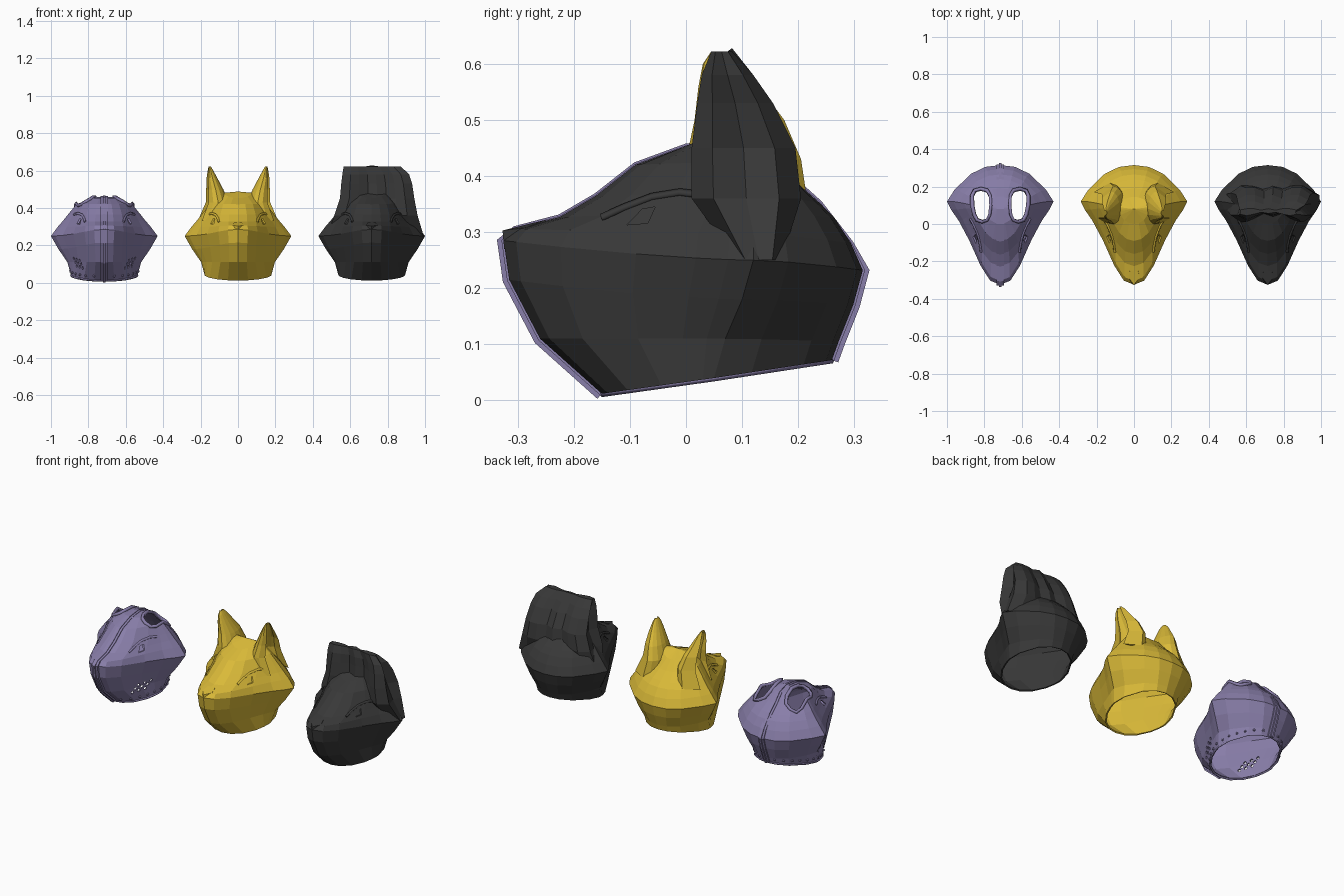
import bpy, bmesh, math
from mathutils import Vector, Matrix
from mathutils.bvhtree import BVHTree

if "Cube" in bpy.data.objects:
    bpy.data.objects.remove(bpy.data.objects["Cube"])


def material(name, rgb):
    m = bpy.data.materials.new(name)
    m.diffuse_color = (*rgb, 1)
    m.use_nodes = True
    m.node_tree.nodes["Principled BSDF"].inputs["Base Color"].default_value = m.diffuse_color
    return m


LILAC = material("lilac", (0.25, 0.21, 0.40))
GOLD = material("gold", (0.70, 0.49, 0.04))
BLACK = material("charcoal", (0.04, 0.04, 0.04))


def add(name, bm, x, mat):
    bmesh.ops.recalc_face_normals(bm, faces=bm.faces)
    me = bpy.data.meshes.new(name)
    bm.to_mesh(me)
    ob = bpy.data.objects.new(name, me)
    ob.location.x = x
    if mat:
        me.materials.append(mat)
    bpy.context.collection.objects.link(ob)
    return ob


def loft(bm, rings, cap_start=True, cap_end=True):
    vs = [[bm.verts.new(p) for p in r] for r in rings]
    n = len(vs[0])
    for a, b in zip(vs, vs[1:]):
        for i in range(n):
            bm.faces.new((a[i], a[(i + 1) % n], b[(i + 1) % n], b[i]))
    if cap_start:
        bm.faces.new(vs[0])
    if cap_end:
        bm.faces.new(vs[-1])
    return vs


# Half outline of the head from above: (width, forward/back fraction)
OUTLINE = [(0, -1), (.19, -.95), (.37, -.77), (.58, -.47), (.78, -.23), (.92, -.1), (1, 0),
           (.86, .32), (.55, .76), (.28, .95), (0, 1)]
# Rings: front y, z | widest y, z, half width | back y, z | roundness
RINGS = [(-.15, .012, .05, .04, .178, .26, .072, .9),
         (-.26, .11, .07, .11, .197, .272, .105, .4),
         (-.315, .215, .10, .18, .245, .298, .17, .1),
         (-.325, .285, .12, .25, .285, .315, .232, 0),
         (-.305, .306, .12, .298, .25, .294, .28, .1),
         (-.225, .327, .115, .335, .218, .265, .325, .3),
         (-.16, .365, .11, .368, .192, .238, .352, .45),
         (-.09, .42, .10, .425, .145, .19, .395, .65),
         (0, .453, .09, .46, .082, .145, .445, 1)]


def head_rings(top):
    rings = []
    for j, (yf, zf, ym, zm, w, yb, zb, k) in enumerate(RINGS):
        zm = top - .007 if j == len(RINGS) - 1 else zm
        half = []
        for u, v in OUTLINE:
            u += k * (math.sqrt(max(0, 1 - v * v)) - u)
            ye, ze = (yf, zf) if v < 0 else (yb, zb)
            half.append((u * w, ym + (ye - ym) * abs(v),
                         zm + (ze - zm) * abs(v) ** (1.5 if j else 1)))
        rings.append(half + [(-p[0], p[1], p[2]) for p in half[-2:0:-1]])
    return rings


def head_mesh(top):
    bm = bmesh.new()
    vs = loft(bm, head_rings(top), False, False)
    tip = bm.verts.new((0, .08, top))
    n = len(vs[-1])
    for i in range(n):
        bm.faces.new((vs[-1][i], vs[-1][(i + 1) % n], tip))
    bmesh.ops.recalc_face_normals(bm, faces=bm.faces)
    return bm


def side_hit(bvh, y, z, s):
    p, n, _, _ = bvh.ray_cast(Vector((s, y, z)), Vector((-s, 0, 0)))
    return (p, n) if p else (Vector((s * .1, y, z)), Vector((s, 0, 0)))


def tube(name, pts, r, x, mat, cyclic=False):
    cu = bpy.data.curves.new(name, 'CURVE')
    cu.dimensions = '3D'
    cu.bevel_depth = r
    cu.bevel_resolution = 0
    cu.use_fill_caps = True
    sp = cu.splines.new('POLY')
    sp.points.add(len(pts) - 1)
    for q, p in zip(sp.points, pts):
        q.co = (*p, 1)
    sp.use_cyclic_u = cyclic
    cu.materials.append(mat)
    ob = bpy.data.objects.new(name, cu)
    ob.location.x = x
    bpy.context.collection.objects.link(ob)


def ear_hole(s, k=1):
    # Rounded, slightly squared opening that widens toward the back
    pts = []
    for t in (i * math.tau / 12 for i in range(12)):
        c, d = math.cos(t), math.sin(t)
        c, d = math.copysign(abs(c) ** .7, c), math.copysign(abs(d) ** .8, d)
        pts.append((s * (.1 + .004 * d + k * (.045 + .006 * d) * c), .10 + k * .08 * d))
    return pts


EYE = [(-.105, .313), (-.068, .316), (-.055, .345), (-.078, .341)]


def head(label, x, mat, top, holes):
    bm = head_mesh(top)
    bvh = BVHTree.FromBMesh(bm)
    ob = add(label + "_shell", bm, x, mat)
    # Cutters: eye slits, plus ear openings and breathing holes on the open mask
    cut = bmesh.new()
    loft(cut, [[(sx, y, z) for y, z in EYE] for sx in (-.3, .3)])
    if holes:
        for s in (-1, 1):
            loft(cut, [[(a, b, z) for a, b in ear_hole(s)] for z in (.27, .7)])
            for r in range(3):
                for c in range(3):
                    p, n = side_hit(bvh, -.13 + .035 * c + .014 * r, .08 + .02 * r + .005 * c, s)
                    m = Matrix.Translation(p) @ n.to_track_quat('Z', 'Y').to_matrix().to_4x4()
                    bmesh.ops.create_cone(cut, segments=8, radius1=.0085, radius2=.0085,
                                          depth=.05, cap_ends=True, matrix=m)
    cutter = add("cutter", cut, x, None)
    cutter.hide_render = True
    sol = ob.modifiers.new("wall", 'SOLIDIFY')
    sol.thickness = .008
    sol.offset = -1
    bo = ob.modifiers.new("openings", 'BOOLEAN')
    bo.operation = 'DIFFERENCE'
    bo.solver = 'EXACT'
    bo.object = cutter
    bpy.context.view_layer.update()
    me = bpy.data.meshes.new_from_object(ob.evaluated_get(bpy.context.evaluated_depsgraph_get()))
    ob.modifiers.clear()
    ob.data = me
    bpy.data.objects.remove(cutter)
    for s, side in ((-1, "left"), (1, "right")):
        # Brow ridges over the eyes
        pts = [side_hit(bvh, y, z, s)[0] for y, z in
               [(-.15, .325), (-.11, .343), (-.06, .362), (-.01, .37), (.03, .365)]]
        tube(label + "_brow_" + side, pts, .008, x, mat)
        # Sunken eyes behind the slits
        if not holes:
            lens = bmesh.new()
            loft(lens, [[side_hit(bvh, y, z, s)[0] - Vector((s * d, 0, 0)) for y, z in EYE]
                        for d in (.008, .016)])
            add(label + "_eye_" + side, lens, x, mat)
    return bvh


def nose(label, x, mat):
    bm = bmesh.new()
    loft(bm, [[(-.035, -.29, .285), (0, -.324, .27), (.035, -.29, .285), (.025, -.25, .29),
               (-.025, -.25, .29)],
              [(-.03, -.285, .308), (0, -.327, .303), (.03, -.285, .308), (.022, -.25, .322),
               (-.022, -.25, .322)]])
    add(label + "_nose", bm, x, mat)


# ---- Open mask (left) ----
X = -.715
bvh = head("open_mask", X, LILAC, .462, True)
# Raised rims around the ear openings, and a bead along the lower edge
for s in (-1, 1):
    rim = [bvh.ray_cast(Vector((a, b, 1)), Vector((0, 0, -1)))[0] + Vector((0, 0, .004))
           for a, b in ear_hole(s, 1.1)]
    tube("open_mask_ear_rim", rim, .011, X, LILAC, True)
tube("open_mask_lower_bead", head_rings(.46)[0], .006, X, LILAC, True)
# Central crest: thin fin with a flatter flange beneath it
CREST = [(-.15, .012), (-.26, .11), (-.315, .215), (-.325, .285), (-.305, .306), (-.225, .327),
         (-.16, .365), (-.09, .42), (0, .453), (.08, .462), (.145, .445), (.19, .395),
         (.238, .352), (.294, .28), (.315, .232), (.298, .17), (.272, .105), (.26, .072)]
for name, w, h in (("open_mask_crest", .006, .012), ("open_mask_crest_flange", .019, .004)):
    rings = []
    for i, (y, z) in enumerate(CREST):
        a, b = CREST[max(i - 1, 0)], CREST[min(i + 1, len(CREST) - 1)]
        n = Vector((0, a[1] - b[1], b[0] - a[0])).normalized()
        out = h * .4 if 3 < i < 14 else h
        o, q = Vector((0, y, z)) + n * out, Vector((0, y, z)) - n * .008
        rings.append([o + Vector((-w, 0, 0)), o + Vector((w, 0, 0)),
                      q + Vector((w, 0, 0)), q + Vector((-w, 0, 0))])
    bm = bmesh.new()
    loft(bm, rings)
    add(name, bm, X, LILAC)
# Rivets around the lower rim
bm = bmesh.new()
for i in range(26):
    t = (i + .5) * math.tau / 26
    d = Vector((math.cos(t), math.sin(t), 0))
    p = bvh.ray_cast(Vector((0, .06, .065 + .03 * math.sin(t))), d)[0]
    if p:
        bmesh.ops.create_icosphere(bm, subdivisions=1, radius=.008, matrix=Matrix.Translation(p))
add("open_mask_rivets", bm, X, LILAC)

# ---- Eared mask (middle) ----
head("eared_mask", 0, GOLD, .488, False)
nose("eared_mask", 0, GOLD)
# Ear levels: z, front y, back y, inner x, outer x
EAR = [(.33, .0, .22, .045, .215), (.43, 0, .205, .05, .172), (.50, .015, .175, .078, .17),
       (.56, .022, .13, .11, .168), (.60, .03, .10, .132, .162), (.622, .045, .075, .145, .157)]
for s, side in ((-1, "left"), (1, "right")):
    rings = []
    for z, yf, yb, xi, xo in EAR:
        cx, cy, rx, ry = (xi + xo) / 2, (yf + yb) / 2, (xo - xi) / 2, (yb - yf) / 2
        arc = [math.radians(a) for a in range(-70, -271, -25)]
        back = [(cx + rx * math.cos(a), cy + ry * math.sin(a)) for a in arc]
        bowl = [(cx + rx * (.1 + .65 * math.cos(a)), cy + ry * .72 * math.sin(a))
                for a in arc[::-1]]
        back.append((xo, yb - ry * .45))
        back.insert(0, (xo - rx * .25, yf + ry * .3))
        rings.append([(s * a, b, z) for a, b in back + bowl])
    bm = bmesh.new()
    loft(bm, rings)
    add("eared_mask_ear_" + side, bm, 0, GOLD)

# ---- Bridged mask (right): ears joined by one folded wall ----
X = .715
head("bridged_mask", X, BLACK, .488, False)
nose("bridged_mask", X, BLACK)
# Wall levels: z, front y, back y, left x, right x, fold depth, ear hollow
WALL = [(.25, .09, .17, -.24, .278, .003, .0), (.36, .01, .205, -.20, .245, .012, .015),
        (.45, .01, .195, -.17, .228, .02, .035), (.53, .02, .155, -.163, .216, .018, .04),
        (.58, .028, .12, -.157, .20, .014, .03), (.622, .045, .082, -.15, .155, .008, .008)]
bm = bmesh.new()
rings = []
for z, yf, yb, xl, xr, f, hol in WALL:
    xs = [xl + (xr - xl) * i / 8 for i in range(9)]
    fold = [0, 0, 1, 2.2, 1.4, 2.2, 1, 0, 0]
    ends = 0.2 * (yb - yf)
    front = [(a, yf + k * f + (ends if i in (0, 8) else 0), z)
             for i, (a, k) in enumerate(zip(xs, fold))]
    rear = [(a, yb - (f if i in (3, 5) else 0) - (ends if i in (0, 8) else 0),
             z + (.006 if z > .6 and i == 4 else 0)) for i, a in enumerate(xs)]
    mid = (yf + yb) / 2
    rings.append(front + [(xr - hol, mid, z)] + rear[::-1] + [(xl + hol * .7, mid, z)])
loft(bm, rings)
add("bridged_mask_ear_wall", bm, X, BLACK)
